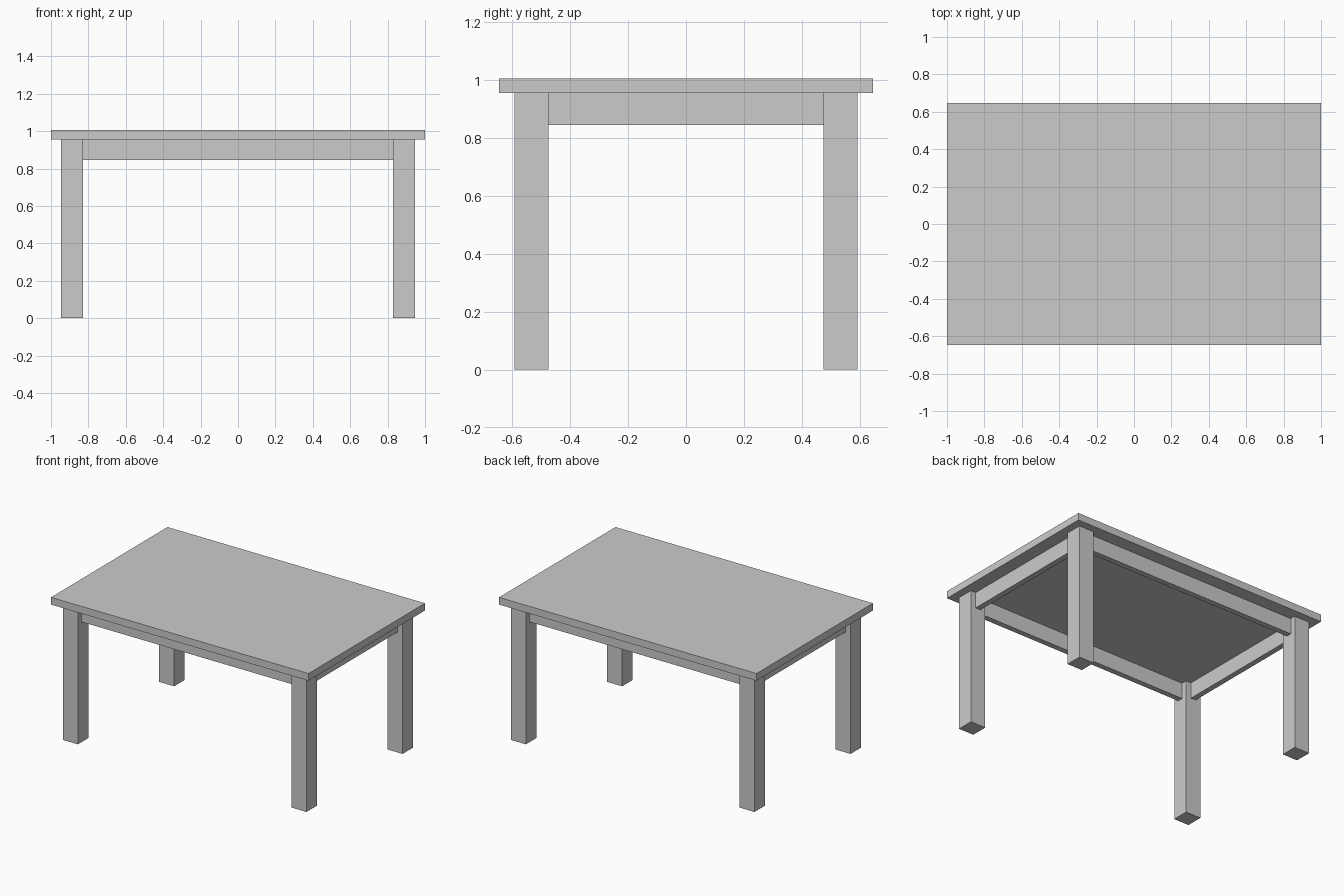
import bpy

if "Cube" in bpy.data.objects:
    bpy.data.objects.remove(bpy.data.objects["Cube"])

TOP_Z, UNDER_Z, APRON_Z = 1.007, 0.956, 0.845
TOP_X, TOP_Y = 1.0, 0.646          # half sizes of the table top
OUT_X, OUT_Y = 0.946, 0.592        # outer leg faces
LEG = 0.117                        # leg width
RAIL = LEG / 3                     # apron thickness, centred on the leg


def box(name, x0, x1, y0, y1, z0, z1):
    bpy.ops.mesh.primitive_cube_add(
        size=1, location=((x0 + x1) / 2, (y0 + y1) / 2, (z0 + z1) / 2))
    ob = bpy.context.object
    ob.name = name
    ob.scale = (x1 - x0, y1 - y0, z1 - z0)
    bpy.ops.object.transform_apply(location=False, rotation=False, scale=True)
    return ob


# Table top
box("table_top", -TOP_X, TOP_X, -TOP_Y, TOP_Y, UNDER_Z, TOP_Z)

cx, cy = OUT_X - LEG / 2, OUT_Y - LEG / 2
in_x, in_y = OUT_X - LEG, OUT_Y - LEG

# Four square legs
for sx, side in ((-1, "left"), (1, "right")):
    for sy, end in ((-1, "front"), (1, "back")):
        x, y, h = sx * cx, sy * cy, LEG / 2
        box(f"{end}_{side}_leg", x - h, x + h, y - h, y + h, 0, UNDER_Z)

# Aprons running between the legs
for s, end, side in ((-1, "front", "left"), (1, "back", "right")):
    y, x, h = s * cy, s * cx, RAIL / 2
    box(f"{end}_apron", -in_x, in_x, y - h, y + h, APRON_Z, UNDER_Z)
    box(f"{side}_apron", x - h, x + h, -in_y, in_y, APRON_Z, UNDER_Z)
